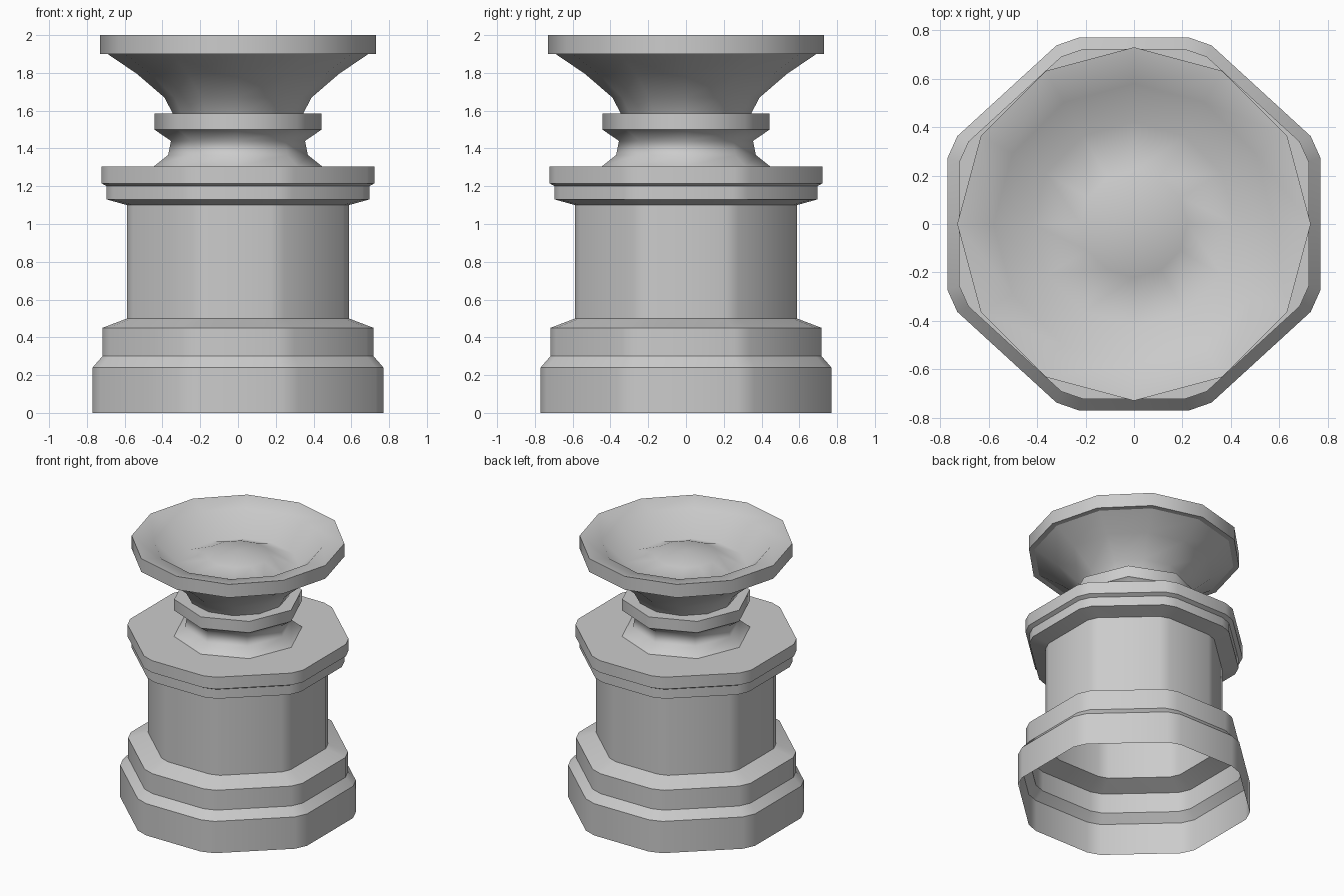
import bpy, bmesh, math

cube = bpy.data.objects.get("Cube")
if cube:
    bpy.data.objects.remove(cube)

stone = bpy.data.materials.new("grey_stone")
stone.use_nodes = True
grey = (0.6, 0.6, 0.6, 1)
stone.diffuse_color = grey
stone.node_tree.nodes["Principled BSDF"].inputs["Base Color"].default_value = grey


def regular(sides):
    """Unit polygon, counter-clockwise."""
    return [(math.cos(2 * math.pi * i / sides), math.sin(2 * math.pi * i / sides))
            for i in range(sides)]


def chamfered_octagon():
    """Unit octagon with small cut corners, mirrored from one quarter."""
    quarter = [(1, 0.355), (0.948, 0.471), (0.416, 0.958), (0.295, 1)]
    half = quarter + [(-x, y) for x, y in reversed(quarter)]
    return half + [(-x, -y) for x, y in half]


def stack(name, section, profile, cap=False):
    """Skin scaled copies of a section; profile rows are (radius, z, sharp)."""
    bm = bmesh.new()
    n = len(section)
    below = None
    for radius, z, sharp in profile:
        if radius == 0:
            tip = bm.verts.new((0, 0, z))
            for i in range(n):
                bm.faces.new((below[i], below[(i + 1) % n], tip))
            break
        ring = [bm.verts.new((x * radius, y * radius, z)) for x, y in section]
        for i in range(n):
            j = (i + 1) % n
            if below:
                bm.faces.new((below[i], below[j], ring[j], ring[i]))
            edge = bm.edges.get((ring[i], ring[j])) or bm.edges.new((ring[i], ring[j]))
            edge.smooth = not sharp
        below = ring
    if cap:
        bm.faces.new(below)
    for face in bm.faces:
        face.smooth = True
    mesh = bpy.data.meshes.new(name)
    bm.to_mesh(mesh)
    bm.free()
    mesh.materials.append(stone)
    obj = bpy.data.objects.new(name, mesh)
    bpy.context.collection.objects.link(obj)
    return obj


# Hollow pedestal: stepped foot, shaft and top slab, open underneath
stack("pedestal", chamfered_octagon(), [
    (0.77, 0, True), (0.77, 0.24, True),
    (0.718, 0.3, True), (0.718, 0.45, True),
    (0.587, 0.5, True), (0.587, 1.1, True),
    (0.695, 1.13, True), (0.695, 1.2, True),
    (0.722, 1.215, True), (0.722, 1.305, True)], cap=True)

# Flared neck with its collar
stack("neck", regular(8), [
    (0.445, 1.305, True), (0.37, 1.365, False), (0.355, 1.44, False),
    (0.443, 1.5, True), (0.443, 1.585, True)], cap=True)

# Bowl: outer flare, rim, inner wall and a low mound in the middle
stack("bowl", regular(12), [
    (0.345, 1.585, True), (0.39, 1.67, False), (0.535, 1.795, False),
    (0.69, 1.9, True), (0.73, 1.9, True), (0.73, 2, True),
    (0.58, 1.97, False), (0.42, 1.81, False),
    (0.22, 1.89, False), (0, 1.92, False)])
